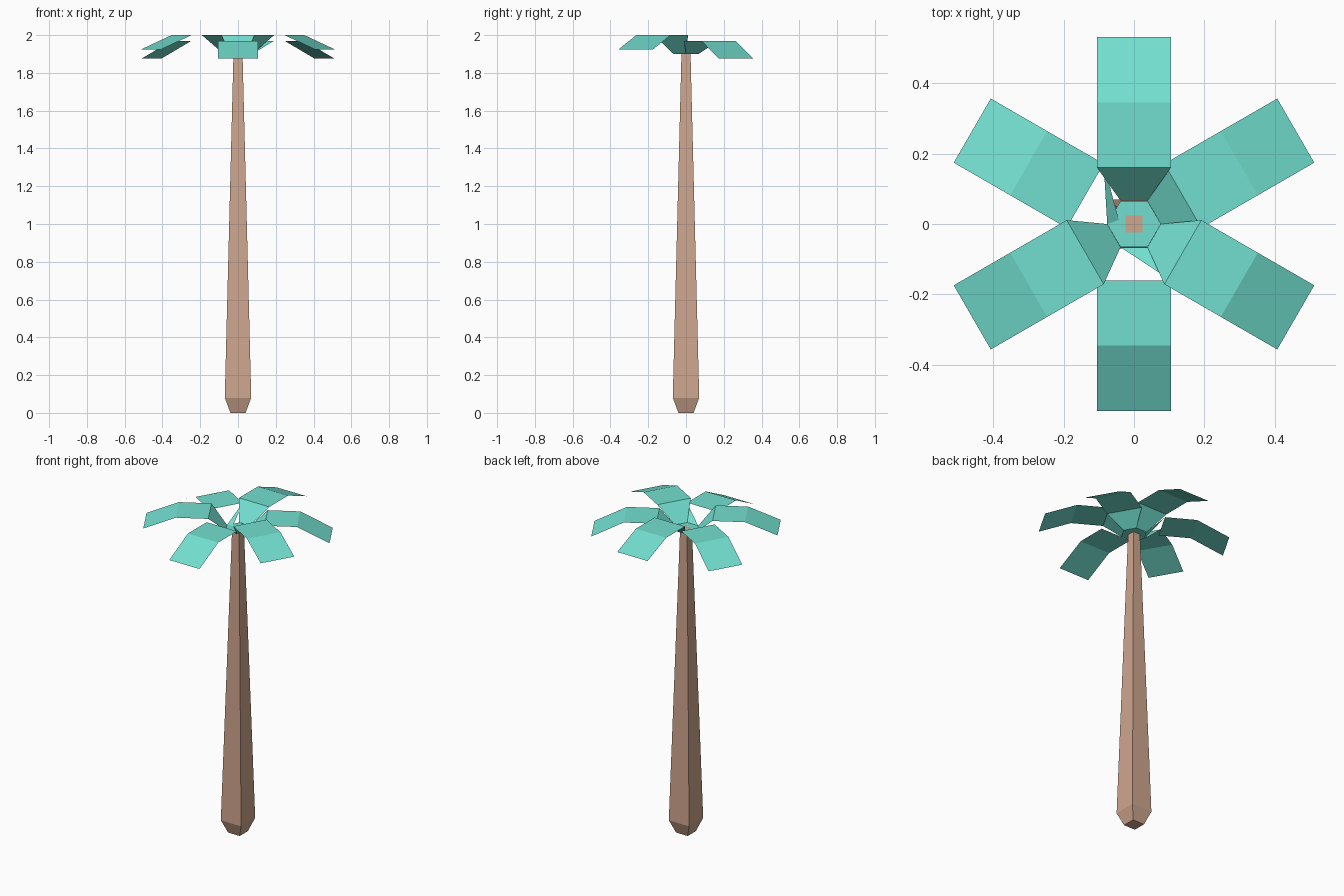
import bpy, math
from mathutils import Matrix, Vector

old = bpy.data.objects.get("Cube")
if old:
    bpy.data.objects.remove(old, do_unlink=True)


def material(name, rgb):
    m = bpy.data.materials.new(name)
    m.use_nodes = True
    m.diffuse_color = (*rgb, 1)
    m.node_tree.nodes["Principled BSDF"].inputs["Base Color"].default_value = (*rgb, 1)
    return m


BARK = material("bark brown", (0.62, 0.38, 0.27))
LEAF = material("leaf teal", (0.17, 0.74, 0.63))


def add_part(name, verts, faces, mat):
    mesh = bpy.data.meshes.new(name)
    mesh.from_pydata(verts, [], faces)
    mesh.materials.append(mat)
    mesh.update()
    obj = bpy.data.objects.new(name, mesh)
    bpy.context.collection.objects.link(obj)
    return obj


# Square trunk: narrow foot, widest just above it, long taper to the crown
rings = [(0.04, 0), (0.07, 0.08), (0.024, 1.9)]
verts = [(sx * h, sy * h, z) for h, z in rings
         for sx, sy in ((-1, -1), (1, -1), (1, 1), (-1, 1))]
faces = [(3, 2, 1, 0), (8, 9, 10, 11)]
for r in (0, 4):
    for i in range(4):
        j = (i + 1) % 4
        faces.append((r + i, r + j, r + 4 + j, r + 4 + i))
add_part("trunk", verts, faces, BARK)

# Flat six-sided crown on top of the trunk
CROWN_Z, CROWN_R = 1.9, 0.076
hexagon = [(CROWN_R * math.cos(math.radians(a)), CROWN_R * math.sin(math.radians(a)), CROWN_Z)
           for a in range(0, 360, 60)]
add_part("crown", hexagon, [tuple(range(6))], LEAF)


# Leaf: stem flare rising from a crown edge, flat middle, drooping tip
def leaf(name, angle, top, tip, flare):
    profile = [(0.066, 0.038, CROWN_Z), (0.16, 0.105, top),
               (0.345, 0.105, top), (0.53, 0.105, tip)]
    turn = Matrix.Rotation(math.radians(angle), 3, 'Z')
    pts = [turn @ Vector((r, s * w, z)) for r, w, z in profile for s in (-1, 1)]
    faces = [(2, 4, 5, 3), (4, 6, 7, 5)]
    if flare == "full":
        faces.append((0, 2, 3, 1))
    elif flare == "half":
        faces.append((0, 3, 1))
    else:  # thin strip reaching under the crown
        pts[0] = Vector((-0.04, 0, CROWN_Z - 0.005))
        pts[1] = Vector((-CROWN_R, 0, CROWN_Z))
        faces.append((0, 2, 1))
    add_part(name, pts, faces, LEAF)


HIGH, LOW = (2.0, 1.925), (1.97, 1.875)
leaf("back_leaf", 90, *HIGH, "full")
leaf("front_right_leaf", 210, *HIGH, "full")
leaf("front_left_leaf", 330, *HIGH, "full")
leaf("back_left_leaf", 30, *LOW, "full")
leaf("back_right_leaf", 150, *LOW, "strip")
leaf("front_leaf", 270, *LOW, "half")
